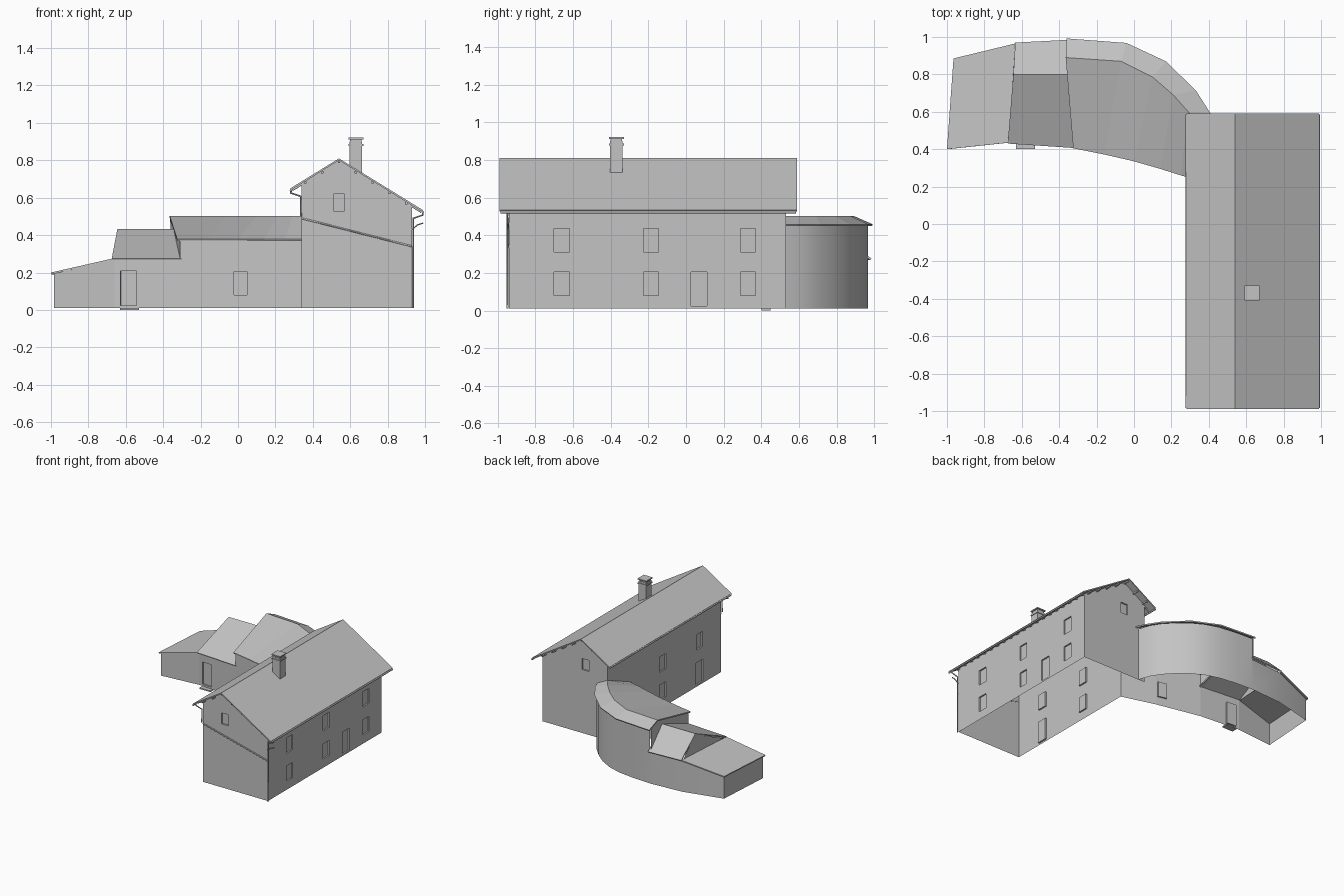
import bpy, bmesh
from mathutils import Vector

if "Cube" in bpy.data.objects:
    bpy.data.objects.remove(bpy.data.objects["Cube"], do_unlink=True)

GREY = (0.55, 0.55, 0.55, 1)
mat = bpy.data.materials.new("plain grey")
mat.use_nodes = True
mat.diffuse_color = GREY
mat.node_tree.nodes["Principled BSDF"].inputs["Base Color"].default_value = GREY
BASE = 0.01


def finish(name, bm):
    me = bpy.data.meshes.new(name)
    bm.to_mesh(me)
    bm.free()
    ob = bpy.data.objects.new(name, me)
    bpy.context.collection.objects.link(ob)
    me.materials.append(mat)
    return ob


def wall(name, a, b, outline, holes=(), depth=0.012):
    """Upright sheet from a to b, inside on its left; outline is (fraction, z),
    holes are (distance along, width, z low, z high) and become recessed panes."""
    a, b = Vector((*a, 0)), Vector((*b, 0))
    run = b - a
    along = run.normalized()
    inward = Vector((-along.y, along.x, 0))
    bm = bmesh.new()

    def loop(pts):
        vs = [bm.verts.new(p) for p in pts]
        return vs, [bm.edges.new((vs[i - 1], vs[i])) for i in range(len(vs))]

    edges = loop([a + run * t + Vector((0, 0, z)) for t, z in outline])[1]
    rims = []
    for c, w, z0, z1 in holes:
        vs, es = loop([a + along * (c + s * w / 2) + Vector((0, 0, z))
                       for s, z in ((-1, z0), (1, z0), (1, z1), (-1, z1))])
        rims.append(vs)
        edges += es
    bmesh.ops.triangle_fill(bm, use_beauty=True, edges=edges, normal=-inward)
    for vs in rims:
        back = [bm.verts.new(v.co + inward * depth) for v in vs]
        for i in range(4):
            bm.faces.new((vs[i - 1], vs[i], back[i], back[i - 1]))
        bm.faces.new(back)
    bmesh.ops.dissolve_limit(bm, angle_limit=0.001, verts=bm.verts[:], edges=bm.edges[:])
    return finish(name, bm)


def roof(name, rows, thick=0.01):
    """Roof sheet through rows of points, thickened downwards."""
    bm = bmesh.new()
    grid = [[bm.verts.new(p) for p in row] for row in rows]
    for r, s in zip(grid, grid[1:]):
        for i in range(len(r) - 1):
            f = bm.faces.new((r[i], r[i + 1], s[i + 1], s[i]))
            f.normal_update()
            if f.normal.z < 0:
                f.normal_flip()
    ob = finish(name, bm)
    mod = ob.modifiers.new("thickness", "SOLIDIFY")
    mod.thickness, mod.offset = thick, -1
    return ob


def box(name, lo, hi):
    lo, hi = Vector(lo), Vector(hi)
    bm = bmesh.new()
    bmesh.ops.create_cube(bm, size=1)
    for v in bm.verts:
        v.co = (lo + hi) / 2 + v.co * (hi - lo)
    return finish(name, bm)


def rod(name, pts, radius):
    cu = bpy.data.curves.new(name, "CURVE")
    cu.dimensions = "3D"
    cu.bevel_depth, cu.bevel_resolution, cu.use_fill_caps = radius, 1, True
    sp = cu.splines.new("POLY")
    sp.points.add(len(pts) - 1)
    for p, co in zip(sp.points, pts):
        p.co = (*co, 1)
    ob = bpy.data.objects.new(name, cu)
    bpy.context.collection.objects.link(ob)
    cu.materials.append(mat)


# House roof height at a given x
WEST, EAST, SOUTH, NORTH, RIDGE = 0.34, 0.93, -0.94, 0.53, 0.54
def roof_z(x):
    return 0.81 - 0.615 * abs(x - RIDGE)


# House walls with recessed windows and doors
def window(c, low):
    return (c, 0.08, 0.08, 0.205) if low else (c, 0.08, 0.31, 0.435)

zw, ze, zr = (roof_z(x) - 0.006 for x in (WEST, EAST, RIDGE))
peak = (RIDGE - WEST) / (EAST - WEST)
attic = (0.06, 0.53, 0.62)
wall("front_wall", (WEST, SOUTH), (EAST, SOUTH),
     [(0, BASE), (1, BASE), (1, ze), (peak, zr), (0, zw)], [(0.2, *attic)])
wall("back_wall", (EAST, NORTH), (WEST, NORTH),
     [(0, BASE), (1, BASE), (1, zw), (1 - peak, zr), (0, ze)], [(0.39, *attic)])
columns = (-0.66, -0.185, 0.33)
wall("left_wall", (EAST, SOUTH), (EAST, NORTH), [(0, BASE), (1, BASE), (1, ze), (0, ze)],
     [window(y - SOUTH, low) for y in columns for low in (0, 1)]
     + [(0.07 - SOUTH, 0.085, 0.025, 0.205)])
wall("right_wall", (WEST, NORTH), (WEST, SOUTH),
     [(0.19, BASE), (1, BASE), (1, zw), (0, zw), (0, 0.47), (0.19, 0.36)],
     [window(NORTH - y, 0) for y in columns[:2]] + [window(NORTH - columns[1], 1),
      (NORTH - columns[0], 0.085, 0.025, 0.205)])

# House roof, purlins, rafters and gutters
roof("house_roof", [[(x, y, roof_z(x)) for y in (-0.99, 0.59)] for x in (0.28, RIDGE, 0.99)])
for x in (0.36, 0.45, 0.54, 0.63, 0.72, 0.81, 0.9):
    z = roof_z(x) - 0.018
    for y0, y1 in ((-0.98, SOUTH), (NORTH, 0.58)):
        box("purlin_end", (x - 0.006, y0, z - 0.006), (x + 0.006, y1, z + 0.006))
for i in range(20):
    y = -0.93 + i * 0.0765
    for x0, x1 in ((0.29, WEST), (EAST, 0.98)):
        rod("rafter_end", [(x, y, roof_z(x) - 0.016) for x in (x0, x1)], 0.006)
for x in (0.283, 0.988):
    z = roof_z(x) - 0.012
    rod("gutter", [(x, -0.985, z), (x, 0.585, z)], 0.007)
for gx, wx, low in ((0.988, EAST + 0.006, BASE), (0.283, WEST - 0.004, 0.5)):
    z = roof_z(gx) - 0.015
    rod("downpipe", [(gx, -0.95, z), (gx, -0.95, z - 0.012), (wx, -0.948, z - 0.03),
                     (wx, -0.948, low)], 0.005)
rod("lamp_bracket", [(EAST, -0.945, 0.43), (0.96, -0.945, 0.455), (0.99, -0.945, 0.465)], 0.004)
rod("front_ledge", [(WEST, SOUTH - 0.003, 0.49), (EAST, SOUTH - 0.003, 0.34)], 0.005)

# Chimney
for name, half, z0, z1 in (("chimney_stack", 0.034, 0.72, 0.9), ("chimney_collar", 0.04, 0.877, 0.886),
                           ("chimney_cap", 0.04, 0.912, 0.921), ("chimney_neck", 0.03, 0.9, 0.912)):
    box(name, (0.63 - half, -0.37 - half, z0), (0.63 + half, -0.37 + half, z1))

# Curved wing: front walls
front = [(-0.985, 0.41), (-0.66, 0.44), (-0.31, 0.41), (0.06, 0.33), (WEST, 0.25)]
front_tops = [(0.195, 0.268), (0.268, 0.268), (0.368, 0.368), (0.368, 0.368)]
openings = {1: [(0.075, 0.085, 0.025, 0.208)], 2: [(0.33, 0.072, 0.08, 0.205)]}
for i, (t0, t1) in enumerate(front_tops):
    wall("wing_front_wall", front[i], front[i + 1],
         [(0, BASE), (1, BASE), (1, t1), (0, t0)], openings.get(i, ()))

# Curved wing: smooth back wall and end wall
back = [(0.40, NORTH), (0.37, 0.62), (0.32, 0.70), (0.245, 0.78), (0.16, 0.85), (0.06, 0.905),
        (-0.05, 0.94), (-0.2, 0.96), (-0.35, 0.968), (-0.63, 0.95), (-0.955, 0.872)]
bm = bmesh.new()
for i in range(len(back) - 1):
    t0, t1 = (0.45, 0.45) if i < 8 else (0.268, 0.268) if i == 8 else (0.268, 0.195)
    (ax, ay), (bx, by) = back[i], back[i + 1]
    bm.faces.new([bm.verts.new(p) for p in
                  ((ax, ay, BASE), (bx, by, BASE), (bx, by, t1), (ax, ay, t0))])
bmesh.ops.remove_doubles(bm, verts=bm.verts[:], dist=0.0005)
curved = finish("wing_back_wall", bm)
bpy.context.view_layer.objects.active = curved
curved.select_set(True)
bpy.ops.object.shade_smooth_by_angle(angle=0.5)
wall("wing_end_wall", back[-1], front[0], [(0, BASE), (1, BASE), (1, 0.195), (0, 0.195)])

# Gable walls where the wing roofs step up
wall("low_gable", (-0.635, 0.955), (-0.66, 0.44), [(0, 0.26), (1, 0.26), (0.3, 0.425)])
wall("high_gable", (-0.36, 0.968), (-0.31, 0.41),
     [(0, 0.26), (0.3, 0.41), (1, 0.26), (1, 0.368), (0.14, 0.493), (0, 0.45)])

# Wing roofs
roof("low_roof", [[(-1, 0.4, 0.2), (-0.67, 0.435, 0.275)],
                  [(-0.965, 0.885, 0.2), (-0.635, 0.965, 0.275)]])
roof("middle_roof", [[(-0.675, 0.43, 0.275), (-0.30, 0.405, 0.275)],
                     [(-0.645, 0.8, 0.433), (-0.34, 0.8, 0.433)],
                     [(-0.635, 0.97, 0.275), (-0.345, 0.985, 0.275)]])
eave = [(-0.325, 0.405), (-0.16, 0.372), (0, 0.335), (0.14, 0.295), (0.25, 0.26), (WEST, 0.235)]
crest = [(-0.365, 0.89), (-0.07, 0.87), (0.1, 0.785), (0.21, 0.69), (0.29, 0.6), (WEST, NORTH)]
rear = [(-0.36, 0.992), (-0.04, 0.968), (0.17, 0.87), (0.33, 0.715), (0.41, 0.59), (0.43, NORTH)]
roof("high_roof", [[(x, y, z) for x, y in row]
                   for row, z in ((eave, 0.378), (crest, 0.503), (rear, 0.458))])

# Doorstep
box("doorstep", (-0.63, 0.4, 0), (-0.53, 0.45, BASE))
